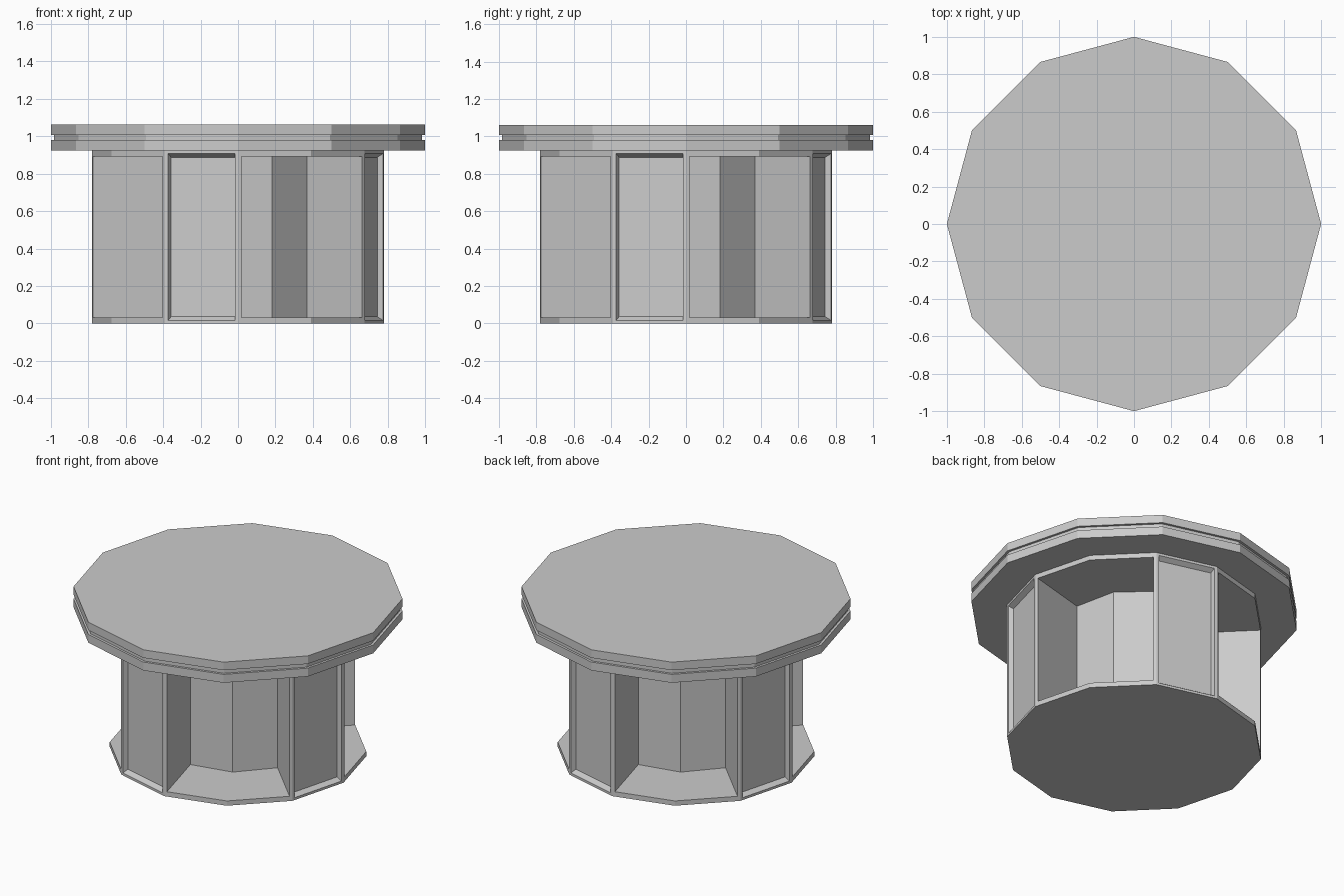
import bpy, bmesh, math
from mathutils import Vector

cube = bpy.data.objects.get("Cube")
if cube:
    bpy.data.objects.remove(cube, do_unlink=True)

grey = bpy.data.materials.new("plain_grey")
grey.use_nodes = True
color = (0.6, 0.6, 0.6, 1)
grey.diffuse_color = color
grey.node_tree.nodes["Principled BSDF"].inputs["Base Color"].default_value = color

SIDES = 12
BODY_TOP = 0.924


def prism(bm, radius, z0, z1):
    """Twelve-sided prism between two heights."""
    made = bmesh.ops.create_cone(bm, cap_ends=True, segments=SIDES, radius1=radius,
                                 radius2=radius, depth=z1 - z0)
    bmesh.ops.translate(bm, verts=made["verts"], vec=(0, 0, (z0 + z1) / 2))


def finish(bm, name):
    bmesh.ops.recalc_face_normals(bm, faces=bm.faces)
    mesh = bpy.data.meshes.new(name)
    bm.to_mesh(mesh)
    bm.free()
    mesh.materials.append(grey)
    bpy.context.collection.objects.link(bpy.data.objects.new(name, mesh))


def inset(bm, faces, thickness, rim):
    """Inset a bay, then set its floor and ceiling a rim away from the ends."""
    bmesh.ops.inset_region(bm, faces=faces, thickness=thickness, depth=0,
                           use_boundary=True, use_even_offset=True)
    for v in {v for f in faces for v in f.verts}:
        v.co.z = rim if v.co.z < BODY_TOP / 2 else BODY_TOP - rim


def push_in(bm, faces, depth):
    """Sink a bay along the averaged normals of its own faces."""
    bm.normal_update()
    moves = {}
    for f in faces:
        for v in f.verts:
            moves[v] = moves.get(v, Vector()) + f.normal
    for v, n in moves.items():
        v.co -= n.normalized() * depth


# Body with four deep double-width bays and four shallow panels
bm = bmesh.new()
prism(bm, 0.78, 0, BODY_TOP)
bm.normal_update()
sides = {}
for f in bm.faces:
    if abs(f.normal.z) < 0.5:
        c = f.calc_center_median()
        sides[int(math.degrees(math.atan2(c.y, c.x)) % 360 // 30)] = f
for k in range(0, SIDES, 3):
    bay = [sides[k], sides[k + 1]]
    inset(bm, bay, 0.018, 0.032)
    bmesh.ops.inset_region(bm, faces=bay, thickness=0, depth=0, use_boundary=True)
    push_in(bm, bay, 0.415)
    panel = [sides[k + 2]]
    inset(bm, panel, 0.016, 0.016)
    inset(bm, panel, 0.01, 0.036)
    push_in(bm, panel, 0.03)
finish(bm, "base_body")

# Table top: two slabs with a shallow groove between them
for name, radius, z0, z1 in (("lower_slab", 1, BODY_TOP, 0.98),
                             ("groove_band", 0.984, 0.98, 1.008),
                             ("upper_slab", 1, 1.008, 1.062)):
    bm = bmesh.new()
    prism(bm, radius, z0, z1)
    finish(bm, name)
